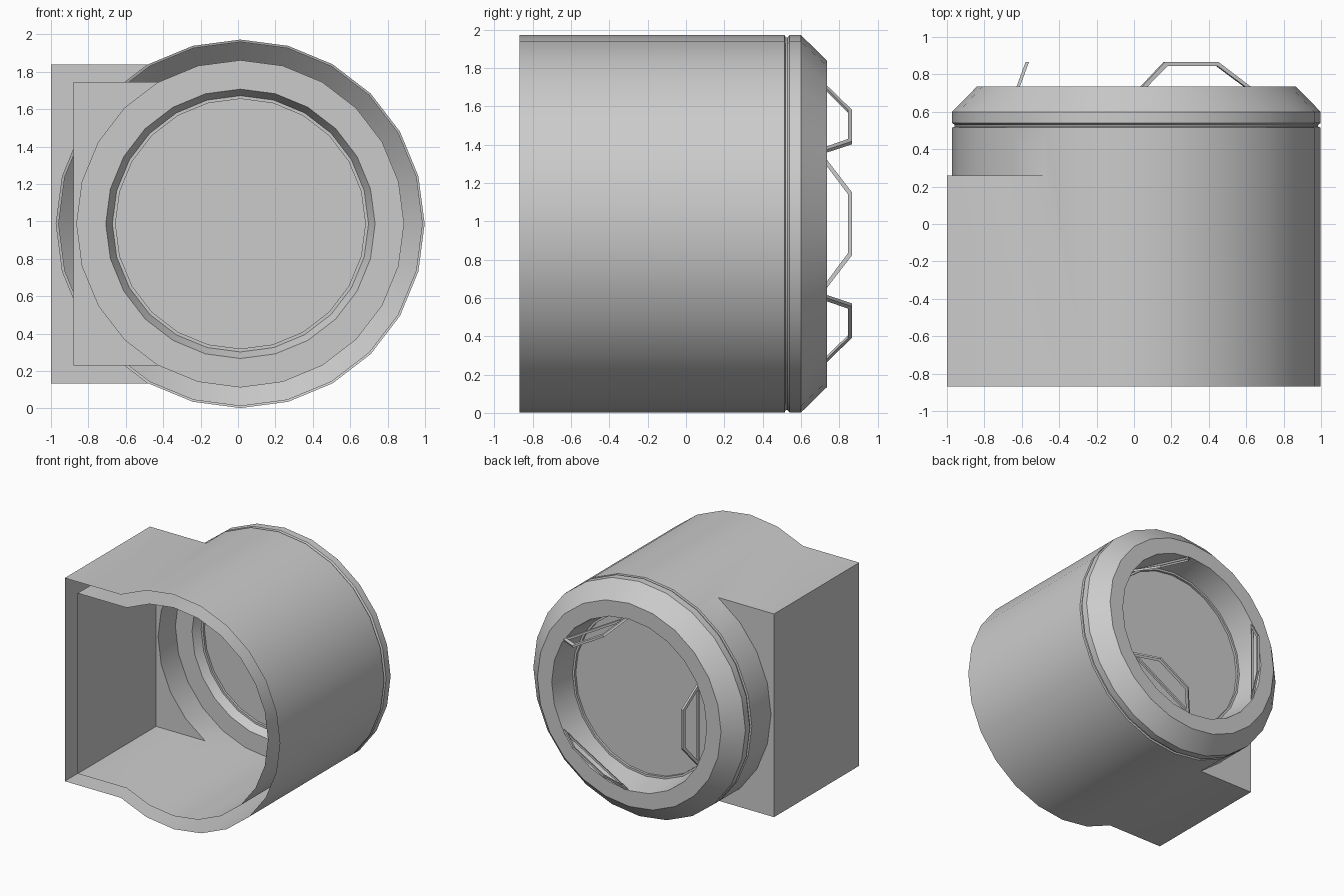
import bpy, bmesh, math
from mathutils import Vector

if "Cube" in bpy.data.objects:
    bpy.data.objects.remove(bpy.data.objects["Cube"])

CX, CZ, N = 0.013, 0.987, 24
FRONT = -0.87

grey = bpy.data.materials.new("light grey")
grey.diffuse_color = (0.6, 0.6, 0.6, 1)
grey.use_nodes = True
grey.node_tree.nodes["Principled BSDF"].inputs["Base Color"].default_value = grey.diffuse_color


def pt(r, i, y):
    a = 2 * math.pi * i / N
    return (CX + r * math.cos(a), y, CZ + r * math.sin(a))


def finish(bm, name, smooth=True):
    me = bpy.data.meshes.new(name)
    bm.to_mesh(me)
    bm.free()
    ob = bpy.data.objects.new(name, me)
    bpy.context.collection.objects.link(ob)
    me.materials.append(grey)
    if smooth:
        bpy.ops.object.select_all(action='DESELECT')
        bpy.context.view_layer.objects.active = ob
        ob.select_set(True)
        bpy.ops.object.shade_smooth_by_angle(angle=math.radians(25))
    return ob


def shell(name, left, r, y_box, profile, outward):
    """Round barrel merged with a box on the left, open at the front."""
    bm = bmesh.new()

    def face(pts):
        bm.faces.new([bm.verts.new(p) for p in pts])

    h = r * math.sin(math.pi / 3)
    # front section: arc from -120 to 120 degrees plus two box corners
    outline = [pt(r, i, 0) for i in range(-8, 9)]
    outline += [(left, 0, CZ + h), (left, 0, CZ - h)]
    for a, b in zip(outline, outline[1:] + outline[:1]):
        face([(a[0], FRONT, a[2]), (b[0], FRONT, b[2]),
              (b[0], y_box, b[2]), (a[0], y_box, a[2])])
    # box back plate, split into a fan around the two corners
    top, bot = (left, y_box, CZ + h), (left, y_box, CZ - h)
    for i in range(8, 12):
        face([top, pt(r, i, y_box), pt(r, i + 1, y_box)])
        face([bot, pt(r, 24 - i, y_box), pt(r, 23 - i, y_box)])
    face([top, pt(r, 12, y_box), bot])
    # barrel rings
    for (r0, y0), (r1, y1) in zip(profile, profile[1:]):
        for i in range(N):
            face([pt(r0, i, y0), pt(r0, i + 1, y0), pt(r1, i + 1, y1), pt(r1, i, y1)])
    bmesh.ops.remove_doubles(bm, verts=bm.verts, dist=0.0005)
    bmesh.ops.dissolve_limit(bm, angle_limit=0.001, verts=bm.verts,
                             edges=[e for e in bm.edges if all(
                                 abs(v.co.y - y_box) < 1e-4 for v in e.verts)])
    bmesh.ops.recalc_face_normals(bm, faces=bm.faces)
    bm.normal_update()
    high = max(bm.faces, key=lambda f: f.calc_center_median().z)
    if (high.normal.z > 0) != outward:
        bmesh.ops.reverse_faces(bm, faces=bm.faces)
    return finish(bm, name)


# outer housing with groove, chamfered collar and recessed opening
shell("outer_housing", -1.0, 0.985, 0.26,
      [(0.985, 0.26), (0.985, 0.515), (0.972, 0.52), (0.972, 0.53), (0.985, 0.54),
       (0.985, 0.60), (0.853, 0.735), (0.72, 0.735), (0.685, 0.51), (0.668, 0.51),
       (0.668, 0.47)], True)

# inner lining, a second skin inside the housing with an open rim
shell("inner_lining", -0.88, 0.875, 0.17,
      [(0.875, 0.17), (0.875, 0.40), (0.72, 0.40), (0.685, 0.47), (0.668, 0.47)], False)

# window disc closing the opening
bm = bmesh.new()
bm.faces.new([bm.verts.new(pt(0.67, i, 0.49)) for i in range(N)][::-1])
finish(bm, "window_disc", False)

# three leaning trapezoid brackets around the opening
OUTER = [(-0.352, 0.722), (0.352, 0.722), (0.165, 0.866), (-0.165, 0.866)]
INNER = [(-0.30, 0.736), (0.30, 0.736), (0.153, 0.846), (-0.153, 0.846)]
for k, deg in enumerate((60, 180, 300)):
    a = math.radians(deg)
    radial = Vector((math.cos(a), 0, math.sin(a)))
    tangent = Vector((-math.sin(a), 0, math.cos(a)))
    bm = bmesh.new()

    def ring(pts, off):
        return [bm.verts.new(Vector((CX, y, CZ)) + tangent * t
                             + radial * (0.632 - 0.37 * (y - 0.735) + off))
                for t, y in pts]

    loops = [ring(OUTER, -0.009), ring(OUTER, 0.009), ring(INNER, 0.009), ring(INNER, -0.009)]
    for la, lb in zip(loops, loops[1:] + loops[:1]):
        for i in range(4):
            j = (i + 1) % 4
            bm.faces.new([la[i], la[j], lb[j], lb[i]])
    bmesh.ops.recalc_face_normals(bm, faces=bm.faces)
    finish(bm, f"bracket_{k + 1}", False)
